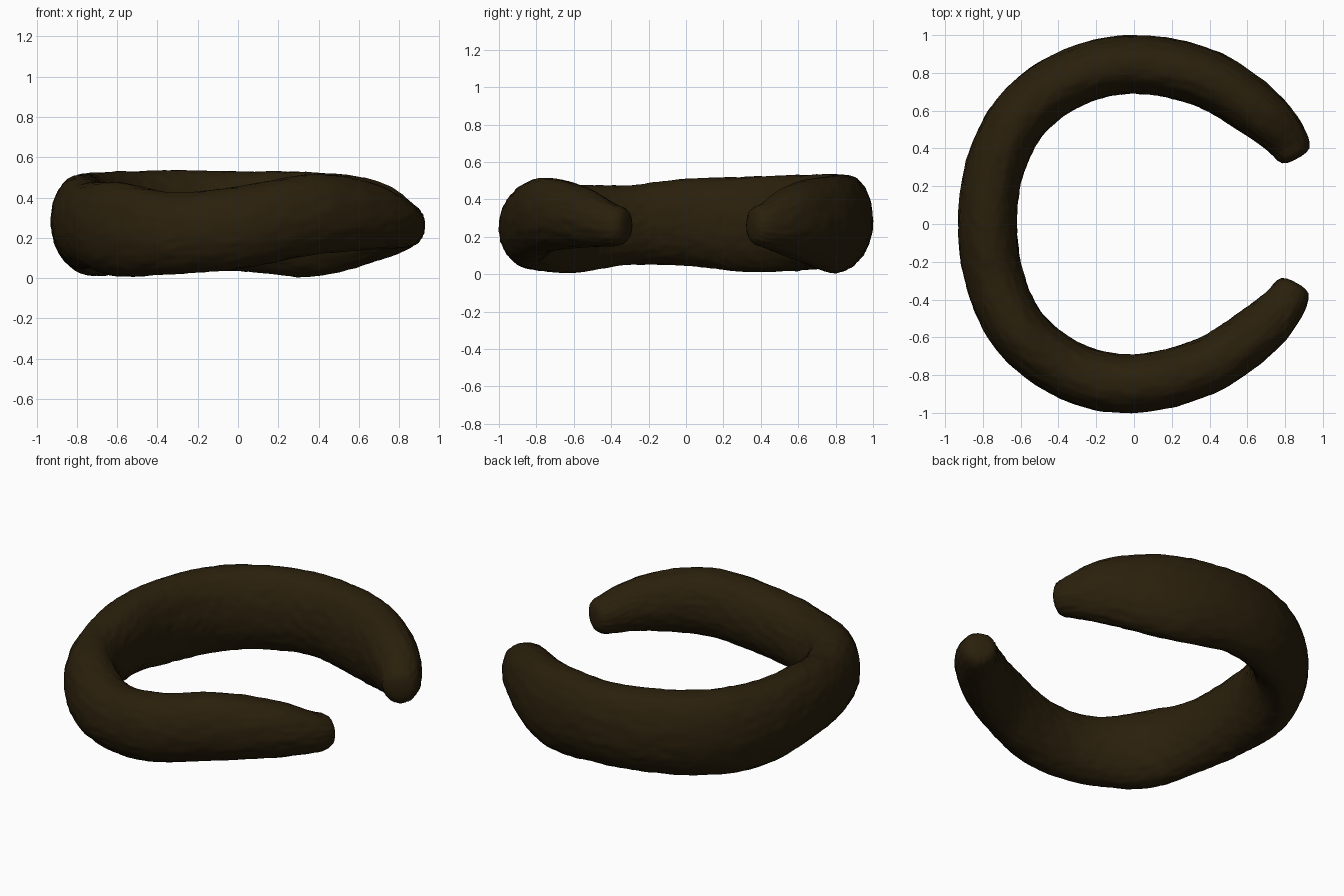
import bpy, bmesh, math
from mathutils import Vector, noise

if "Cube" in bpy.data.objects:
    bpy.data.objects.remove(bpy.data.objects["Cube"])

# Stations along the C: centre x, y, underside z, top z, radial width
STATIONS = [
    (0.825, -0.375, 0.150, 0.370, 0.21),
    (0.66, -0.565, 0.142, 0.470, 0.275),
    (0.37, -0.755, 0.115, 0.515, 0.30),
    (0.00, -0.845, 0.045, 0.455, 0.31),
    (-0.32, -0.785, 0.020, 0.425, 0.31),
    (-0.59, -0.59, 0.008, 0.475, 0.31),
    (-0.73, -0.32, 0.050, 0.475, 0.31),
    (-0.775, 0.00, 0.045, 0.510, 0.31),
    (-0.73, 0.32, 0.012, 0.520, 0.31),
    (-0.575, 0.60, 0.020, 0.530, 0.31),
    (-0.31, 0.78, 0.035, 0.535, 0.31),
    (0.00, 0.845, 0.035, 0.530, 0.31),
    (0.37, 0.775, 0.008, 0.525, 0.31),
    (0.67, 0.585, 0.080, 0.485, 0.28),
    (0.83, 0.41, 0.145, 0.375, 0.21),
]
SIDES, STEPS = 72, 20


def spline(a, b, c, d, t):
    return [0.5 * (2 * q + (r - p) * t + (2 * p - 5 * q + 4 * r - s) * t * t
                   + (3 * q - p - 3 * r + s) * t ** 3)
            for p, q, r, s in zip(a, b, c, d)]


def sample():
    # Phantom end stations keep the arms curving inwards
    def extend(p0, p1, p2):
        return [3 * a - 3 * b + c if i < 2 else 2 * a - b
                for i, (a, b, c) in enumerate(zip(p0, p1, p2))]
    pts = [extend(*STATIONS[:3])] + list(STATIONS) + [extend(*STATIONS[:-4:-1])]
    path = [spline(*pts[i:i + 4], k / STEPS)
            for i in range(len(STATIONS) - 1) for k in range(STEPS)]
    return path + [list(STATIONS[-1])]


def build_ring():
    path = sample()
    bm = bmesh.new()
    frames = []
    for i, p in enumerate(path):
        a, b = path[max(i - 1, 0)], path[min(i + 1, len(path) - 1)]
        tangent = Vector((b[0] - a[0], b[1] - a[1], 0)).normalized()
        frames.append((p, tangent, 0.0, 1.0))
    # Rounded blunt tips: extra shrinking sections beyond both ends
    caps = [(0.03, 0.93), (0.055, 0.78), (0.067, 0.55), (0.072, 0.25)]
    head = [(frames[0][0], frames[0][1], -d, s) for d, s in reversed(caps)]
    tail = [(frames[-1][0], frames[-1][1], d, s) for d, s in caps]
    rings = []
    for p, tangent, shift, scale in head + frames + tail:
        side = Vector((tangent.y, -tangent.x, 0))
        centre = Vector((p[0], p[1], (p[2] + p[3]) / 2)) + tangent * shift
        ring = []
        for k in range(SIDES):
            t = 2 * math.pi * k / SIDES
            c, s = math.cos(t), math.sin(t)
            # Fuller above, more tapered below
            e = 0.88 if s > 0 else 1.08
            u = math.copysign(abs(c) ** e, c) * p[4] / 2
            v = s * (p[3] - p[2]) / 2
            offset = (side * u + Vector((0, 0, v))) * scale
            co = centre + offset
            # Fine lengthwise grain
            ang = math.atan2(co.y, co.x)
            grain = (noise.noise(Vector((ang * 7, c * 4, s * 7))) * 0.004
                     + noise.noise(Vector((ang * 16, c * 10, s * 18))) * 0.004)
            co += offset.normalized() * grain * scale
            ring.append(bm.verts.new(co))
        rings.append(ring)
    for r0, r1 in zip(rings, rings[1:]):
        for k in range(SIDES):
            n = (k + 1) % SIDES
            bm.faces.new((r0[k], r0[n], r1[n], r1[k]))
    bm.faces.new(rings[0])
    bm.faces.new(rings[-1])
    bmesh.ops.recalc_face_normals(bm, faces=bm.faces)
    for f in bm.faces:
        f.smooth = True
    mesh = bpy.data.meshes.new("open_ring")
    bm.to_mesh(mesh)
    bm.free()
    obj = bpy.data.objects.new("open_ring", mesh)
    bpy.context.collection.objects.link(obj)
    return obj


brown = bpy.data.materials.new("dark brown")
brown.diffuse_color = (0.023, 0.014, 0.0035, 1)
brown.use_nodes = True
brown.node_tree.nodes["Principled BSDF"].inputs["Base Color"].default_value = brown.diffuse_color
build_ring().data.materials.append(brown)
